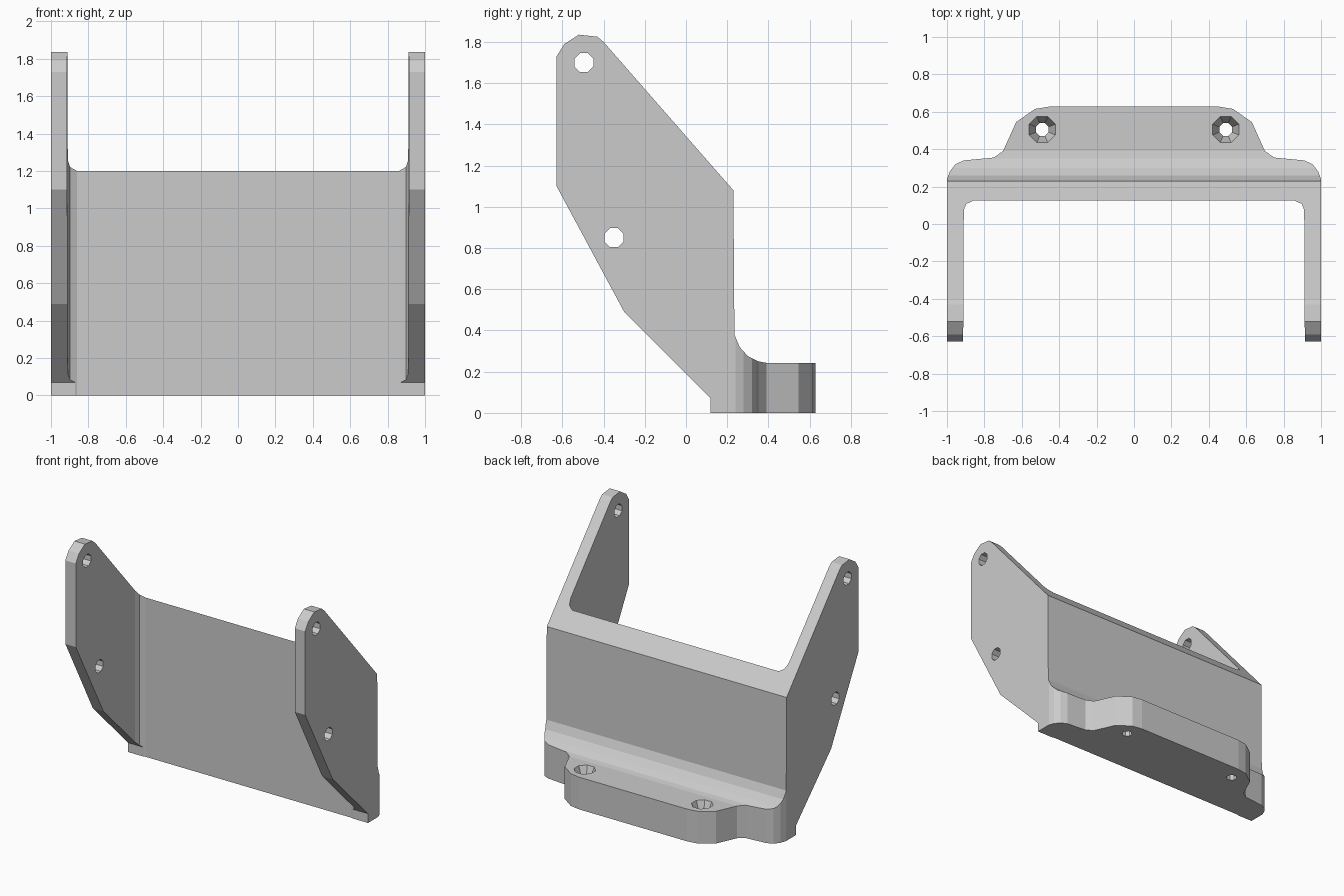
import bpy, bmesh, math
from mathutils import Vector

if "Cube" in bpy.data.objects:
    bpy.data.objects.remove(bpy.data.objects["Cube"])


def prism(name, pts, place, lo, hi):
    """Extrude a 2D outline between lo and hi; place maps (a, b, t) to 3D."""
    bm = bmesh.new()
    face = bm.faces.new([bm.verts.new(place(a, b, lo)) for a, b in pts])
    ext = bmesh.ops.extrude_face_region(bm, geom=[face])
    move = Vector(place(0, 0, hi)) - Vector(place(0, 0, lo))
    bmesh.ops.translate(bm, vec=move, verts=[v for v in ext['geom'] if isinstance(v, bmesh.types.BMVert)])
    return finish(name, bm)


def finish(name, bm):
    bmesh.ops.recalc_face_normals(bm, faces=bm.faces)
    me = bpy.data.meshes.new(name)
    bm.to_mesh(me)
    bm.free()
    ob = bpy.data.objects.new(name, me)
    bpy.context.collection.objects.link(ob)
    return ob


def boolean(ob, tool, op):
    tool.hide_render = True
    mod = ob.modifiers.new(tool.name, 'BOOLEAN')
    mod.operation, mod.object, mod.solver = op, tool, 'EXACT'
    bpy.context.view_layer.objects.active = ob
    bpy.ops.object.modifier_apply(modifier=mod.name)
    bpy.data.objects.remove(tool)


def mirrored(half):
    return half + [(-x, y) for x, y in reversed(half)]


def ring(cx, cy, r, n=8):
    return [(cx + r * math.cos(math.tau * (i + .5) / n),
             cy + r * math.sin(math.tau * (i + .5) / n)) for i in range(n)]


along_x = lambda a, b, t: (t, a, b)
along_z = lambda a, b, t: (a, b, t)

# bracket body: side profile with arms, back wall, fillet and flange
profile = [(.12, 0), (.12, .07), (-.30, .49), (-.628, 1.10), (-.628, 1.73),
           (-.59, 1.79), (-.52, 1.835), (-.43, 1.825), (-.40, 1.80),
           (.23, 1.08), (.235, .38), (.26, .32), (.30, .275), (.35, .25),
           (.39, .243), (.8, .243), (.8, 0)]
bracket = prism("mounting_bracket", profile, along_x, -1.1, 1.1)

# plan outline trims the flange
outline = mirrored([(1, -1), (1, .24), (.985, .28), (.955, .32), (.91, .34),
                    (.75, .355), (.70, .39), (.63, .545), (.53, .615), (.45, .628)])
boolean(bracket, prism("plan_outline", outline, along_z, -1, 3), 'INTERSECT')

# open space between the arms, with rounded inner corners
cavity = mirrored([(.915, -1), (.91, .075), (.897, .107), (.86, .125)])
boolean(bracket, prism("cavity", cavity, along_z, -1, 3), 'DIFFERENCE')

# pin holes through both arms
for y, z in ((-.495, 1.70), (-.35, .85)):
    boolean(bracket, prism("pin_hole", ring(y, z, .05), along_x, -2, 2), 'DIFFERENCE')

# countersunk screw holes in the flange
for x in (-.49, .49):
    bm = bmesh.new()
    levels = [(-.1, .037), (.15, .037), (.243, .076), (.4, .139)]
    rings = [[bm.verts.new((px, py, z)) for px, py in ring(x, .505, r)] for z, r in levels]
    for a, b in zip(rings, rings[1:]):
        for i in range(8):
            j = (i + 1) % 8
            bm.faces.new((a[i], a[j], b[j], b[i]))
    bm.faces.new(rings[0])
    bm.faces.new(rings[-1])
    boolean(bracket, finish("screw_hole", bm), 'DIFFERENCE')
